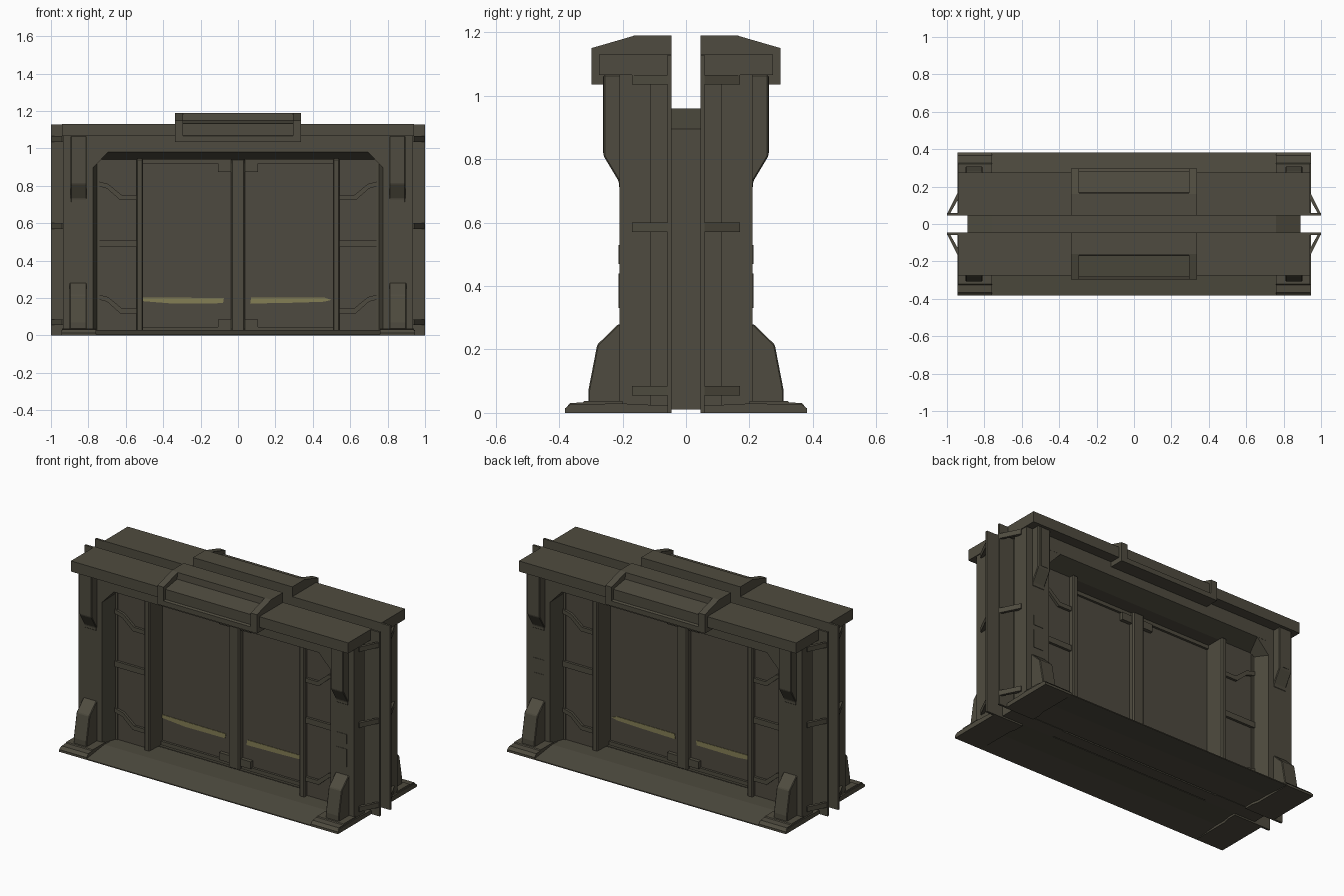
import bpy, bmesh
from mathutils import Vector


def material(name, rgb):
    m = bpy.data.materials.new(name)
    m.diffuse_color = (*rgb, 1)
    return m


FRAME = material("olive_metal", (0.078, 0.071, 0.050))
DOOR = material("brown_metal", (0.076, 0.067, 0.050))
YELLOW = material("faded_yellow", (0.23, 0.21, 0.09))


def prism(name, profile, axis, lo, hi, mat=FRAME, mirror=(True, True), bevel=0):
    """Extrude a 2D profile along an axis; profile holds the other two axes in order."""
    i = "xyz".index(axis)
    bm = bmesh.new()

    def ring(t):
        out = []
        for p in profile:
            c = list(p)
            c.insert(i, t)
            out.append(bm.verts.new(Vector(c)))
        return out
    a, b = ring(lo), ring(hi)
    bm.faces.new(a)
    bm.faces.new(b[::-1])
    n = len(a)
    for k in range(n):
        bm.faces.new((a[k], b[k], b[(k + 1) % n], a[(k + 1) % n]))
    bmesh.ops.recalc_face_normals(bm, faces=bm.faces)
    me = bpy.data.meshes.new(name)
    bm.to_mesh(me)
    bm.free()
    me.materials.append(mat)
    ob = bpy.data.objects.new(name, me)
    bpy.context.collection.objects.link(ob)
    if bevel:
        bv = ob.modifiers.new("bevel", "BEVEL")
        bv.width, bv.segments = bevel, 1
    if any(mirror):
        mm = ob.modifiers.new("mirror", "MIRROR")
        mm.use_axis = (mirror[0], mirror[1], False)
        mm.use_mirror_merge = False
    return ob


def box(name, x, y, z, mat=FRAME, mirror=(True, True), bevel=0):
    rect = [(x[0], z[0]), (x[1], z[0]), (x[1], z[1]), (x[0], z[1])]
    return prism(name, rect, "y", y[0], y[1], mat, mirror, bevel)


Y_ONLY = (False, True)
X_ONLY = (True, False)

# Thin sliding doors in the middle, with the frame that holds them
box("door_leaf", (0, .54), (-.008, .008), (.02, .945), DOOR, X_ONLY)
prism("door_frame", [(.54, .01), (.89, .01), (.89, .895), (.76, .96), (0, .96), (0, .94), (.54, .94)],
      "y", -.045, .045, FRAME, X_ONLY)
box("door_sill", (-.54, .54), (-.038, .038), (.01, .022), FRAME, (False, False))
box("side_panel", (.535, .76), (.04, .105), (.02, .945), DOOR)

# Pillars with slanted jambs, lintel and corner gussets
prism("pillar", [(.775, .21), (.935, .21), (.935, .11), (.90, .11), (.90, .045), (.75, .045), (.75, .10)],
      "z", 0, 1.066)
prism("lintel", [(.045, .94), (.105, .94), (.21, .98), (.21, 1.066), (.045, 1.066)], "x", -.90, .90,
      FRAME, Y_ONLY)
prism("corner_gusset", [(.78, .89), (.78, .985), (.69, .985)], "y", .10, .2095)

# Top beam
box("top_beam", (-.94, .94), (.045, .275), (1.065, 1.13), FRAME, Y_ONLY)

# Raised hood in the middle of the beam: two cheeks and a scooped centre
prism("hood_cheek", [(.045, 1.19), (.16, 1.19), (.298, 1.15), (.298, 1.035), (.21, 1.035), (.045, 1.065)],
      "x", .295, .337)
prism("hood_centre", [(.045, 1.19), (.165, 1.19), (.168, 1.15), (.283, 1.132), (.283, 1.07),
                      (.298, 1.065), (.298, 1.035), (.21, 1.035), (.045, 1.065)],
      "x", -.295, .295, FRAME, Y_ONLY)

# Thin sloped ramp, flat-topped foot plates and corner pads
prism("ramp", [(.045, .012), (.21, .015), (.382, 0), (.382, .006), (.21, .028), (.045, .022)],
      "x", -.765, .765, FRAME, Y_ONLY)
prism("foot_plate", [(.045, 0), (.382, 0), (.382, .014), (.365, .026), (.21, .03), (.045, .022)],
      "x", .76, .945)
prism("foot_pad", [(.20, .02), (.375, .02), (.365, .031), (.325, .033), (.32, .038), (.20, .038)],
      "x", .76, .94)

# Upper and lower braces on the pillars
prism("upper_brace", [(.20, 1.066), (.26, 1.066), (.26, .81), (.212, .73), (.212, .71), (.20, .71)],
      "x", .81, .895, bevel=.004)
box("upper_brace_rib", (.83, .875), (.25, .262), (.82, 1.06))
prism("lower_brace", [(.20, .03), (.308, .03), (.308, .07), (.28, .215), (.213, .28), (.20, .28)],
      "x", .81, .90, bevel=.004)

# Small cover plates on the right pillars
for z in ((.33, .44), (.47, .53)):
    box("cover_plate", (.815, .885), (.205, .2125), z, FRAME, Y_ONLY)

# Side flanges and the struts that hold them
box("side_flange", (.895, 1.0), (.045, .058), (0, 1.128))
for z in (.07, .585, 1.05):
    prism("flange_strut", [(.998, .058), (.982, .058), (.922, .165), (.942, .17)], "z", z - .015, z + .015)

# Door posts, rails and latches
box("centre_post", (-.038, .038), (0, .042), (.015, .945), FRAME, Y_ONLY, .008)
box("side_post", (.508, .543), (0, .135), (.015, .945), FRAME, (True, True), .006)
box("door_top_rail", (-.51, .51), (.0, .022), (.918, .945), FRAME, Y_ONLY)
box("door_bottom_rail", (-.51, .51), (.0, .022), (.015, .045), FRAME, Y_ONLY)
for z in ((.04, .085), (.873, .918)):
    box("latch", (.038, .107), (.0, .03), z)

# Ribs on the side panels: two cranked, one straight
for z in (.735, .13):
    prism("cranked_rib", [(.54, z - .012), (.63, z - .012), (.70, z + .05), (.755, z + .065),
                          (.755, z + .09), (.695, z + .075), (.62, z + .014), (.54, z + .014)],
          "y", .10, .12)
box("straight_rib", (.54, .755), (.10, .12), (.473, .508))
box("panel_edge_strip", (.74, .755), (.10, .112), (.02, .93))

# Worn yellow stripes on the doors
prism("right_stripe", [(.065, .17), (.32, .175), (.46, .18), (.50, .19), (.46, .203), (.07, .202)],
      "y", .006, .011, YELLOW, Y_ONLY)
prism("left_stripe", [(-.51, .183), (-.35, .17), (-.08, .172), (-.075, .20), (-.51, .203)],
      "y", .006, .011, YELLOW, Y_ONLY)
